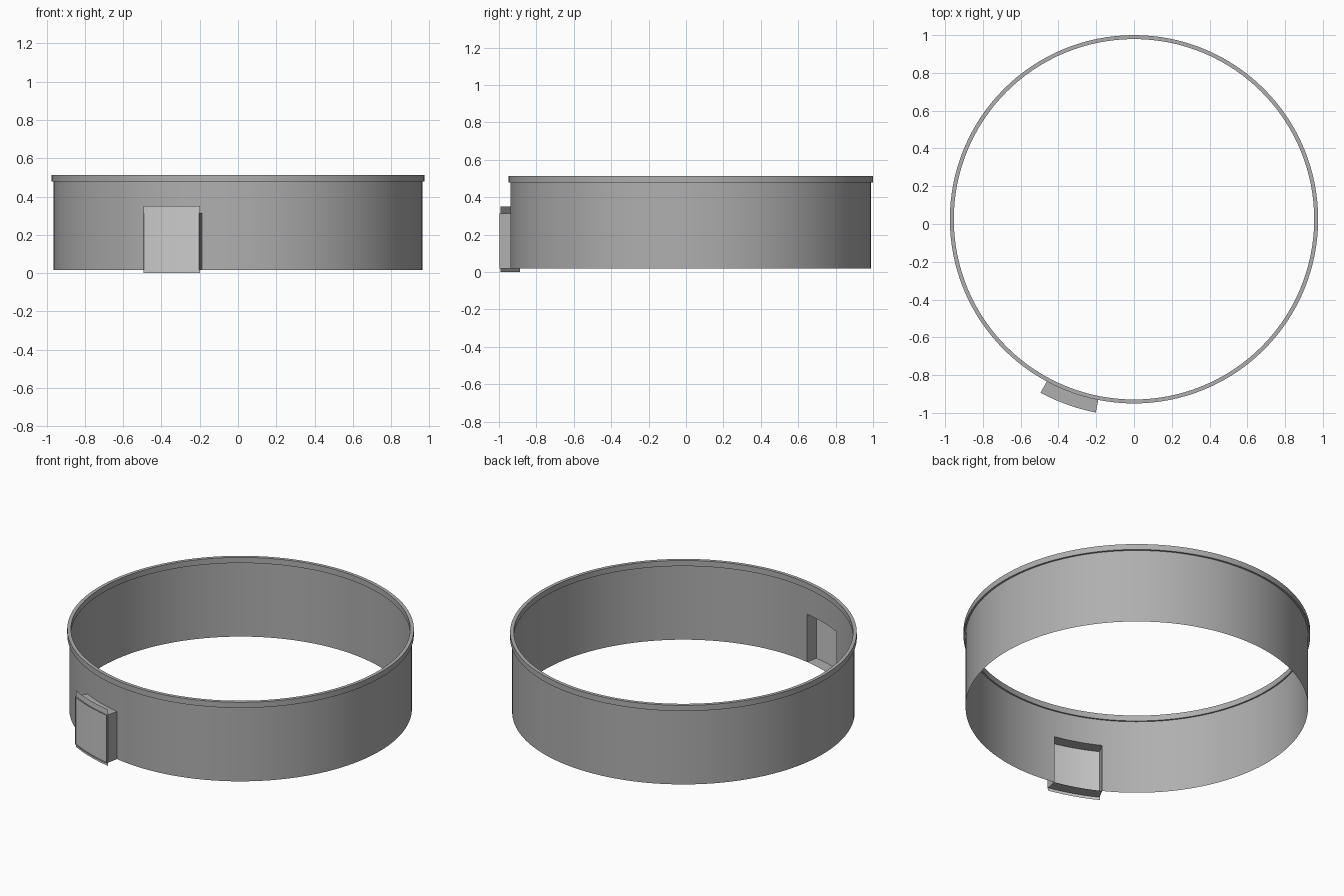
import bpy, bmesh
from math import sin, cos, radians

if "Cube" in bpy.data.objects:
    bpy.data.objects.remove(bpy.data.objects["Cube"])

CY = 0.025                      # ring centre in y
R_WALL, R_BOX, R_PANE = 0.9635, 1.043, 1.036
Z_BASE, Z_HEAD, Z_RIM, Z_TOP = 0.018, 0.314, 0.479, 0.514
A0, A1 = 11.2, 28.3             # window span, degrees from -y towards -x

# Darker grey for everything except the pane
dark = bpy.data.materials.new("dark_grey")
dark.diffuse_color = (0.43, 0.43, 0.43, 1.0)
dark.use_nodes = True
dark.node_tree.nodes["Principled BSDF"].inputs["Base Color"].default_value = dark.diffuse_color


def point(r, a, z):
    a = radians(a)
    return (-r * sin(a), CY - r * cos(a), z)


def sweep(bm, profile, start, end, steps, closed=False):
    """Sweep an (r, z) profile around the ring axis."""
    full = abs(end - start) >= 360
    count = steps if full else steps + 1
    rows = [[bm.verts.new(point(r, start + (end - start) * i / steps, z))
             for r, z in profile] for i in range(count)]
    n = len(profile)
    for i in range(steps):
        a, b = rows[i], rows[(i + 1) % count]
        for j in range(n if closed else n - 1):
            k = (j + 1) % n
            bm.faces.new((a[j], a[k], b[k], b[j]))


def finish(bm, name, material=None):
    bmesh.ops.remove_doubles(bm, verts=bm.verts, dist=0.0002)
    mesh = bpy.data.meshes.new(name)
    bm.to_mesh(mesh)
    bm.free()
    if material:
        mesh.materials.append(material)
    obj = bpy.data.objects.new(name, mesh)
    bpy.context.collection.objects.link(obj)
    bpy.ops.object.select_all(action='DESELECT')
    obj.select_set(True)
    bpy.context.view_layer.objects.active = obj
    bpy.ops.object.shade_smooth_by_angle(angle=radians(30))
    return obj


# Thin round wall, open where the window box sits
bm = bmesh.new()
sweep(bm, [(R_WALL, Z_BASE), (R_WALL, Z_HEAD), (R_WALL, Z_RIM)], A1, A0 + 360, 120)
sweep(bm, [(R_WALL, Z_HEAD), (R_WALL, Z_RIM)], A0, A1, 6)
finish(bm, "ring_wall", dark)

# Rim band overhanging both sides of the wall
bm = bmesh.new()
sweep(bm, [(0.975, Z_RIM), (0.975, Z_TOP), (0.954, Z_TOP), (0.954, Z_RIM)],
      0, 360, 128, closed=True)
finish(bm, "top_rim", dark)

# Window box: top, bottom and two side cheeks
bm = bmesh.new()
sweep(bm, [(R_BOX, Z_HEAD), (R_WALL, Z_HEAD)], A0, A1, 6)
sweep(bm, [(R_WALL, Z_BASE), (R_BOX, Z_BASE)], A0, A1, 6)
for a, flip in ((A0, False), (A1, True)):
    quad = [point(R_WALL, a, Z_BASE), point(R_WALL, a, Z_HEAD),
            point(R_BOX, a, Z_HEAD), point(R_BOX, a, Z_BASE)]
    if not flip:
        quad.reverse()
    bm.faces.new([bm.verts.new(p) for p in quad])
finish(bm, "window_box", dark)

# Lighter pane, taller than the box and set just behind its front edges
bm = bmesh.new()
sweep(bm, [(R_PANE, 0.0), (R_PANE, 0.35)], A0 - 0.1, A1 + 0.1, 6)
finish(bm, "window_pane")
